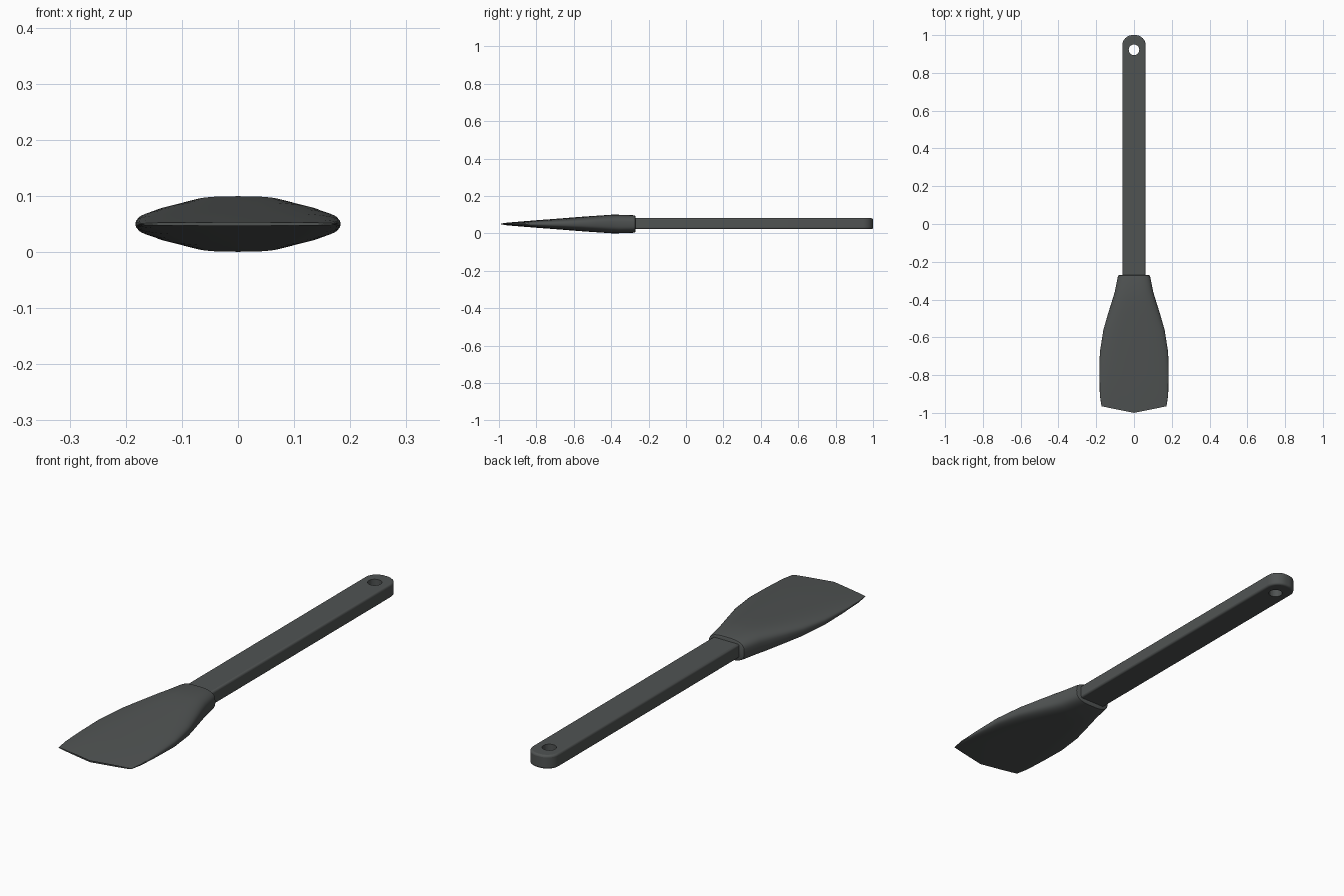
import bpy, bmesh, math

if "Cube" in bpy.data.objects:
    bpy.data.objects.remove(bpy.data.objects["Cube"])

grey = bpy.data.materials.new("charcoal_grey")
grey.diffuse_color = (0.08, 0.087, 0.086, 1)
grey.use_nodes = True
grey.node_tree.nodes["Principled BSDF"].inputs["Base Color"].default_value = grey.diffuse_color
ZC = 0.052


def make_object(name, bm):
    bmesh.ops.recalc_face_normals(bm, faces=bm.faces)
    mesh = bpy.data.meshes.new(name)
    bm.to_mesh(mesh)
    bm.free()
    ob = bpy.data.objects.new(name, mesh)
    bpy.context.collection.objects.link(ob)
    mesh.materials.append(grey)
    return ob


def smooth(ob, angle):
    bpy.ops.object.select_all(action='DESELECT')
    ob.select_set(True)
    bpy.context.view_layer.objects.active = ob
    bpy.ops.object.shade_smooth_by_angle(angle=math.radians(angle))


# Blade: loft of rounded sections (y, half width, half height)
sections = [(-0.27, 0.078, 0.040), (-0.273, 0.084, 0.045), (-0.285, 0.087, 0.047),
            (-0.36, 0.102, 0.0495), (-0.40, 0.114, 0.0495), (-0.48, 0.139, 0.044),
            (-0.56, 0.162, 0.0385), (-0.68, 0.181, 0.029), (-0.80, 0.183, 0.020),
            (-0.93, 0.181, 0.0095), (-1.0, 0.172, 0.003)]
N = 48
bm = bmesh.new()
rings = []
for y, w, h in sections:
    sweep = 0.035 * max(0, (-y - 0.8) / 0.2)  # pointed front edge
    ring = []
    for i in range(N):
        a = 2 * math.pi * i / N
        c, s = math.cos(a), math.sin(a)
        x = math.copysign(abs(c) ** (2 / 3), c)
        z = math.copysign(abs(s) ** (2 / 3), s)
        ring.append(bm.verts.new((w * x, y + sweep * abs(x), ZC - 0.002 + h * z)))
    rings.append(ring)
for a, b in zip(rings, rings[1:]):
    for i in range(N):
        j = (i + 1) % N
        bm.faces.new((a[i], a[j], b[j], b[i]))
bm.faces.new(rings[0])
bm.faces.new(rings[-1])
blade = make_object("blade", bm)
smooth(blade, 35)

# Handle: flat bar with a rounded far end
W, R, H = 0.062, 0.055, 0.029
outline = [(-W, -0.29), (W, -0.29)]
for cx, start in ((W - R, 0), (R - W, 90)):
    for i in range(11):
        a = math.radians(start + 9 * i)
        outline.append((cx + R * math.cos(a), 1 - R + R * math.sin(a)))
bm = bmesh.new()
face = bm.faces.new([bm.verts.new((x, y, ZC - H)) for x, y in outline])
ext = bmesh.ops.extrude_face_region(bm, geom=[face])
bmesh.ops.translate(bm, vec=(0, 0, 2 * H),
                    verts=[v for v in ext["geom"] if isinstance(v, bmesh.types.BMVert)])
handle = make_object("handle", bm)
bev = handle.modifiers.new("soft_edges", 'BEVEL')
bev.width = 0.008
bev.segments = 3
bev.limit_method = 'ANGLE'
bev.angle_limit = math.radians(40)

# Hanging hole
bpy.ops.mesh.primitive_cylinder_add(vertices=32, radius=0.028, depth=0.3, location=(0, 0.922, ZC))
cutter = bpy.context.object
cutter.name = "hole_cutter"
cutter.data.materials.append(grey)
cutter.hide_render = True
cutter.display_type = 'WIRE'
cut = handle.modifiers.new("hanging_hole", 'BOOLEAN')
cut.operation = 'DIFFERENCE'
cut.solver = 'EXACT'
cut.object = cutter
smooth(handle, 35)
